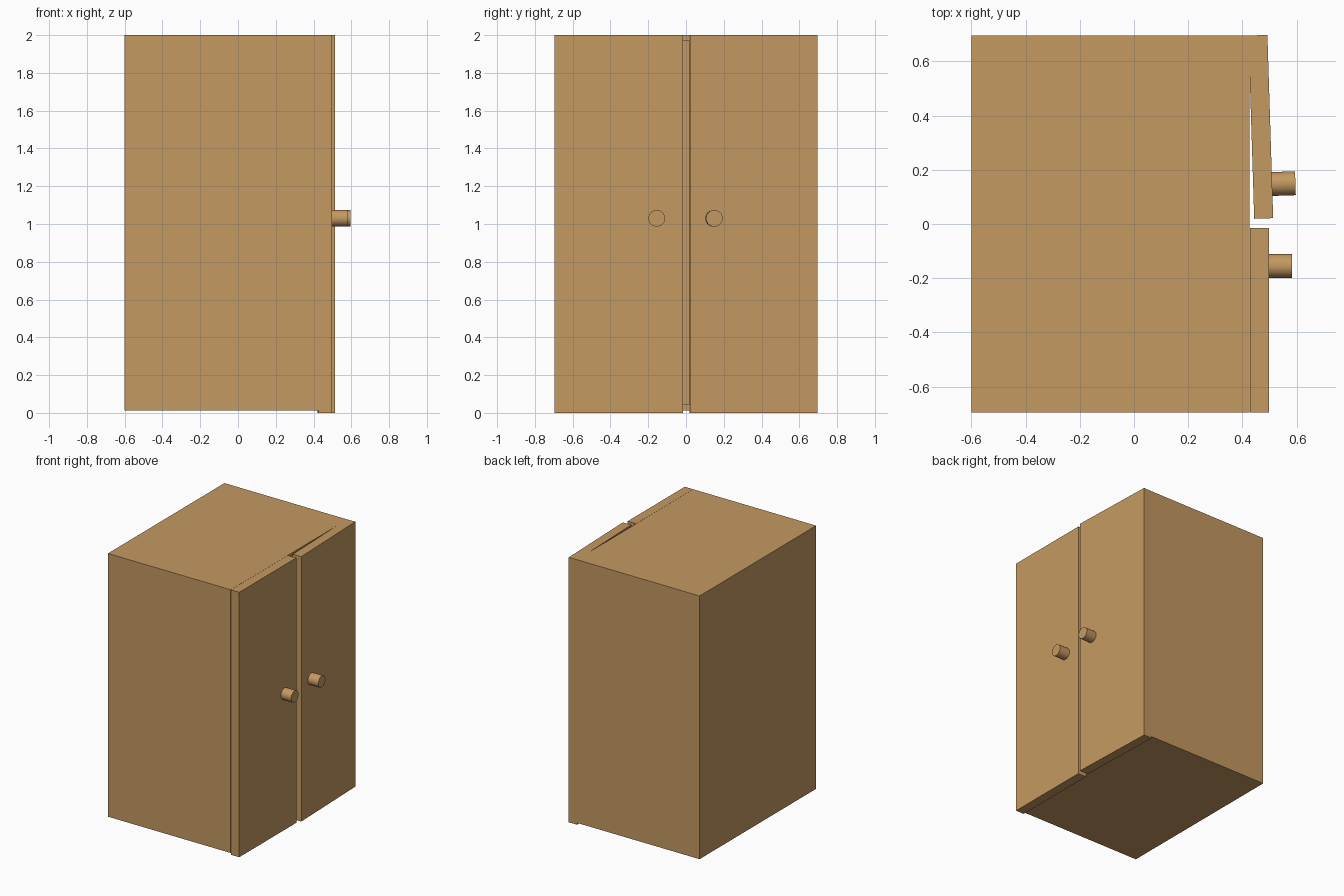
import bpy, bmesh, math
from mathutils import Matrix, Vector

if "Cube" in bpy.data.objects:
    bpy.data.objects.remove(bpy.data.objects["Cube"])

wood = bpy.data.materials.new("warm_wood")
wood.diffuse_color = (0.55, 0.32, 0.12, 1)
wood.use_nodes = True
wood.node_tree.nodes["Principled BSDF"].inputs["Base Color"].default_value = wood.diffuse_color


def finish(name, bm, smooth=False):
    bmesh.ops.recalc_face_normals(bm, faces=bm.faces)
    me = bpy.data.meshes.new(name)
    bm.to_mesh(me)
    bm.free()
    ob = bpy.data.objects.new(name, me)
    bpy.context.collection.objects.link(ob)
    me.materials.append(wood)
    if smooth:
        bpy.ops.object.select_all(action='DESELECT')
        ob.select_set(True)
        bpy.context.view_layer.objects.active = ob
        bpy.ops.object.shade_smooth_by_angle(angle=math.radians(40))
    return ob


def box_bm(lo, hi):
    bm = bmesh.new()
    lo, hi = Vector(lo), Vector(hi)
    size = hi - lo
    bmesh.ops.create_cube(bm, size=1, matrix=Matrix.Translation((lo + hi) / 2)
                          @ Matrix.Diagonal((*size, 1)))
    return bm


# Cabinet carcass: a box hollowed from its +x side
X0, X1, W = -0.60, 0.426, 0.695
bm = box_bm((X0, -W, 0.013), (X1, W, 2.0))
front = max(bm.faces, key=lambda f: f.calc_center_median().x)
bmesh.ops.inset_individual(bm, faces=[front], thickness=0.045)
ext = bmesh.ops.extrude_discrete_faces(bm, faces=[front])["faces"]
bmesh.ops.translate(bm, verts=ext[0].verts, vec=(X0 + 0.045 - X1, 0, 0))
finish("cabinet_body", bm)

# Doors with round knobs, hinged at the outer corners; one stands slightly ajar
T = 0.07
for name, s, hinge_x, inner, knob, angle in (
        ("left", -1, 0.427, 0.015, 0.155, 0.0),
        ("right", 1, 0.422, 0.019, 0.145, 1.8)):
    hinge = (Matrix.Translation((hinge_x, s * W, 0))
             @ Matrix.Rotation(math.radians(angle), 4, 'Z'))
    bm = box_bm((0, min(0, -s * (W - inner)), 0), (T, max(0, -s * (W - inner)), 2.0))
    finish(name + "_door", bm).matrix_world = hinge

    bm = bmesh.new()
    bmesh.ops.create_cone(
        bm, cap_ends=True, segments=32, radius1=0.044, radius2=0.044, depth=0.091,
        matrix=Matrix.Translation((T + 0.0405, -s * (W - knob), 1.03))
        @ Matrix.Rotation(math.pi / 2, 4, 'Y'))
    finish(name + "_knob", bm, True).matrix_world = hinge
